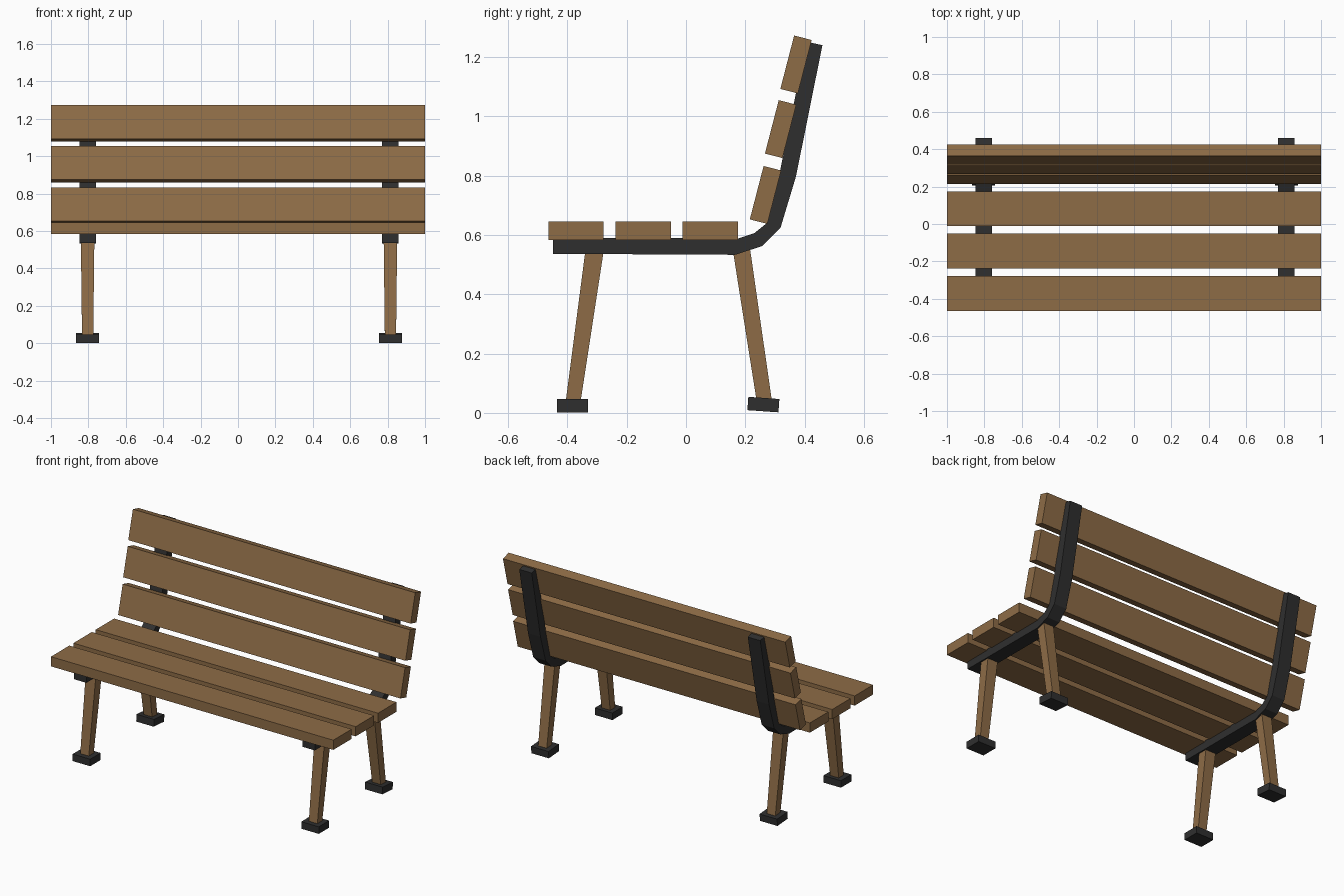
import bpy, bmesh
from math import radians
from mathutils import Matrix, Vector

if "Cube" in bpy.data.objects:
    bpy.data.objects.remove(bpy.data.objects["Cube"])


def material(name, rgb):
    m = bpy.data.materials.new(name)
    m.diffuse_color = (*rgb, 1)
    m.use_nodes = True
    m.node_tree.nodes["Principled BSDF"].inputs["Base Color"].default_value = m.diffuse_color
    return m


WOOD = material("wood", (0.27, 0.15, 0.062))
IRON = material("dark_metal", (0.028, 0.028, 0.028))


def finish(name, bm, mat):
    bmesh.ops.recalc_face_normals(bm, faces=bm.faces[:])
    me = bpy.data.meshes.new(name)
    bm.to_mesh(me)
    bm.free()
    me.materials.append(mat)
    ob = bpy.data.objects.new(name, me)
    bpy.context.collection.objects.link(ob)
    return ob


def box(name, center, size, mat, tilt=0):
    bm = bmesh.new()
    bmesh.ops.create_cube(bm, size=1, matrix=Matrix.Diagonal((*size, 1)))
    ob = finish(name, bm, mat)
    ob.location = center
    ob.rotation_euler.x = radians(tilt)
    return ob


def loft(name, rings, mat):
    # Closed four-sided tube through a list of rectangular rings
    bm = bmesh.new()
    vs = [[bm.verts.new(p) for p in r] for r in rings]
    for a, b in zip(vs, vs[1:]):
        for i in range(4):
            j = (i + 1) % 4
            bm.faces.new((a[i], a[j], b[j], b[i]))
    bm.faces.new(vs[0])
    bm.faces.new(vs[-1])
    return finish(name, bm, mat)


def leg(name, x, top, bottom):
    # Tapered leg; each end is (y front, z front, y back, z back, x width)
    rings = []
    for y0, z0, y1, z1, w in (bottom, top):
        rings.append([(x - w / 2, y0, z0), (x + w / 2, y0, z0),
                      (x + w / 2, y1, z1), (x - w / 2, y1, z1)])
    return loft(name, rings, WOOD)


# Seat slats
for i, y in enumerate((-0.371, -0.144, 0.082)):
    box(f"seat_slat_{i + 1}", (0, y, 0.614), (2, 0.186, 0.062), WOOD)

# Backrest slats, leaning back
for i, (y, z) in enumerate(((0.268, 0.735), (0.319, 0.957), (0.371, 1.175))):
    box(f"back_slat_{i + 1}", (0, y, z), (2, 0.061, 0.186), WOOD, -14.5)

# Bent support profile as (inner y, z, outer y, z) pairs
PROFILE = [(-0.449, 0.591, -0.449, 0.536), (0.08, 0.589, 0.08, 0.534),
           (0.172, 0.587, 0.165, 0.533), (0.230, 0.606, 0.258, 0.563),
           (0.275, 0.642, 0.319, 0.625), (0.316, 0.810, 0.371, 0.798),
           (0.406, 1.252, 0.460, 1.240)]

for side, x in (("left", -0.804), ("right", 0.815)):
    # Metal support under the seat and behind the back
    a, b = x - 0.044, x + 0.044
    loft(f"support_{side}", [[(a, iy, iz), (b, iy, iz), (b, oy, oz), (a, oy, oz)]
                             for iy, iz, oy, oz in PROFILE], IRON)
    # Legs
    leg(f"front_leg_{side}", x, (-0.339, 0.55, -0.277, 0.55, 0.072),
        (-0.406, 0.035, -0.356, 0.035, 0.060))
    leg(f"back_leg_{side}", x, (0.157, 0.555, 0.215, 0.56, 0.072),
        (0.239, 0.035, 0.291, 0.031, 0.060))
    # Feet
    box(f"front_foot_{side}", (x, -0.383, 0.024), (0.124, 0.105, 0.045), IRON)
    box(f"back_foot_{side}", (x, 0.261, 0.028), (0.124, 0.105, 0.045), IRON, -4)
